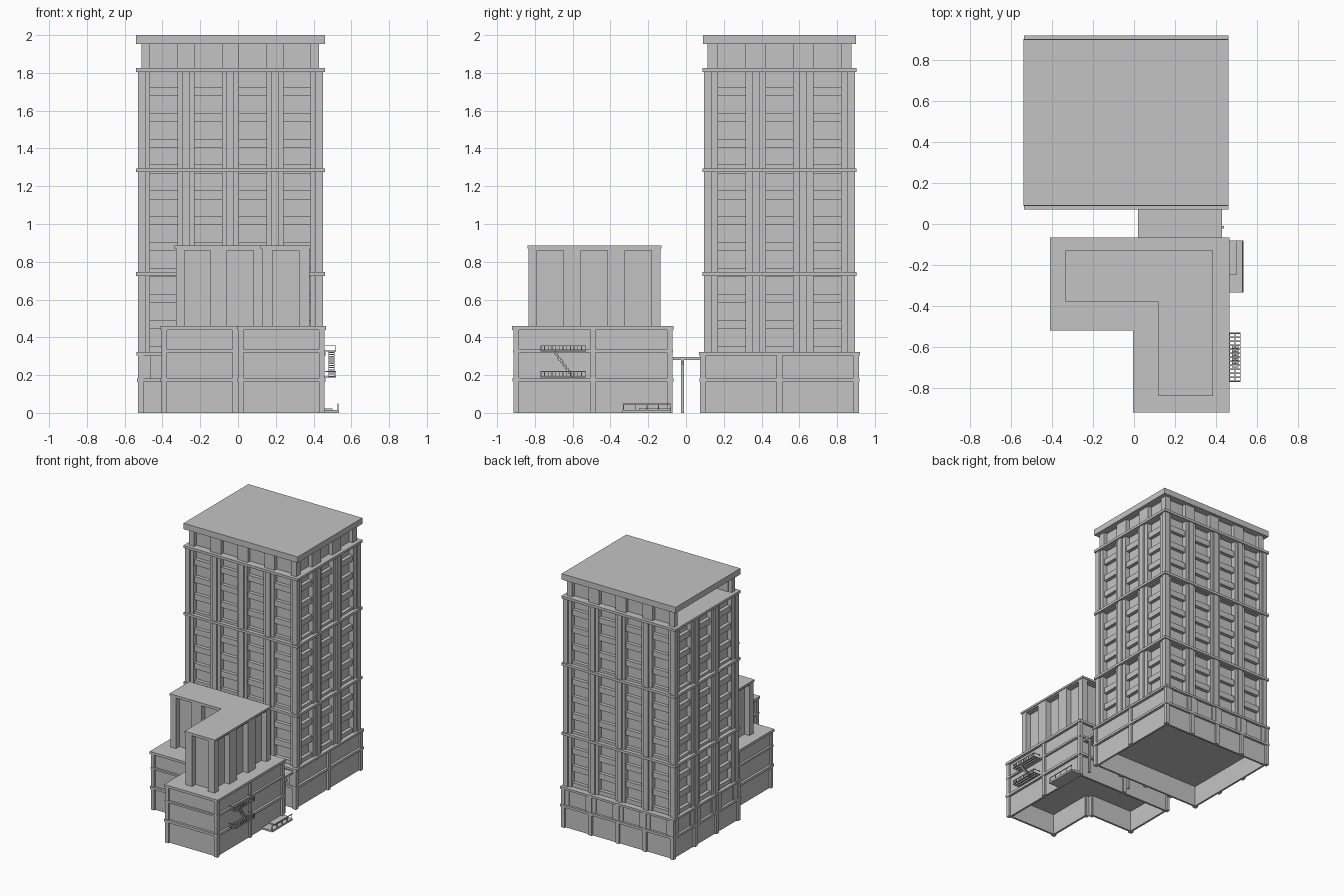
import bpy, bmesh
from mathutils import Vector

if "Cube" in bpy.data.objects:
    bpy.data.objects.remove(bpy.data.objects["Cube"])

grey = bpy.data.materials.new("concrete grey")
grey.diffuse_color = (0.55, 0.55, 0.55, 1)
grey.use_nodes = True
grey.node_tree.nodes["Principled BSDF"].inputs["Base Color"].default_value = grey.diffuse_color


class Part:
    """One named mesh gathered from boxes and extruded outlines."""

    def __init__(self, name):
        self.name, self.bm = name, bmesh.new()

    def prism(self, poly, z0, z1):
        bm = self.bm
        low = [bm.verts.new((x, y, z0)) for x, y in poly]
        top = [bm.verts.new((x, y, z1)) for x, y in poly]
        n = len(poly)
        bm.faces.new(low[::-1])
        bm.faces.new(top)
        for i in range(n):
            j = (i + 1) % n
            bm.faces.new((low[i], low[j], top[j], top[i]))

    def box(self, x0, x1, y0, y1, z0, z1):
        self.prism(rect(x0, x1, y0, y1), z0, z1)

    def edge_box(self, edge, u0, u1, d0, d1, z0, z1):
        """Box placed along a wall edge: u runs along it, d points outward."""
        p, t, n = edge[0], edge[1], edge[2]
        a, b = p + t * u0 + n * d0, p + t * u1 + n * d1
        self.box(min(a.x, b.x), max(a.x, b.x), min(a.y, b.y), max(a.y, b.y), z0, z1)

    def done(self):
        bmesh.ops.recalc_face_normals(self.bm, faces=self.bm.faces)
        me = bpy.data.meshes.new(self.name)
        self.bm.to_mesh(me)
        self.bm.free()
        me.materials.append(grey)
        ob = bpy.data.objects.new(self.name, me)
        bpy.context.collection.objects.link(ob)


def rect(x0, x1, y0, y1):
    return [(x0, y0), (x1, y0), (x1, y1), (x0, y1)]


def l_shape(x0, xm, x1, y0, ym, y1, o=0.0):
    """L outline, counter-clockwise, shrunk by o."""
    return [(xm + o, y0 + o), (x1 - o, y0 + o), (x1 - o, y1 - o),
            (x0 + o, y1 - o), (x0 + o, ym + o), (xm + o, ym + o)]


def edges(poly):
    out = []
    for i, a in enumerate(poly):
        p, q = Vector(a), Vector(poly[(i + 1) % len(poly)])
        t = (q - p).normalized()
        out.append((p, t, Vector((t.y, -t.x)), (q - p).length))
    return out


def piers(part, edge, n, w, d0, d1, z0, z1, end=0.0):
    """Wall strips left between n openings of width w."""
    pitch = (edge[3] - 2 * end) / n
    u = -d1 if d1 > 0 else 0.0
    u = -d1 * 1.0 if d1 < 0 else u
    for i in range(n):
        c = end + (i + 0.5) * pitch
        part.edge_box(edge, u, c - w / 2, d0, d1, z0, z1)
        u = c + w / 2
    part.edge_box(edge, u, edge[3] + min(d1, 0), d0, d1, z0, z1)


# ---- tower shaft
shaft = rect(-0.53, 0.45, 0.095, 0.895)
shaft_edges = list(zip(edges(shaft), (4, 3, 4, 3)))
core, wall, sill, fin = Part("tower_windows"), Part("tower_piers"), Part("tower_spandrels"), Part("tower_fins")
core.box(-0.48, 0.40, 0.145, 0.845, 0.31, 1.82)
for e, n in shaft_edges:
    pitch = (e[3] - 0.04) / n
    piers(wall, e, n, 0.145, -0.05, -0.012, 0.31, 1.82, 0.02)
    for i in range(n):
        c = 0.02 + (i + 0.5) * pitch
        for k in range(12):                      # strip below every window
            z = 0.332 + 0.137 * k
            sill.edge_box(e, c - 0.0725, c + 0.0725, -0.05, -0.022, z - 0.023, min(z + 0.023, 1.82))
    for i in range(n + 1):
        c = 0.02 + i * pitch
        fin.edge_box(e, c - 0.02, c + 0.02, -0.04, 0, 0.31, 1.81)
for p in (core, wall, sill, fin):
    p.done()

# ---- horizontal bands of the tower
band = Part("tower_bands")
for z in (0.725, 1.275, 1.805):
    band.box(-0.54, 0.46, 0.087, 0.903, z, z + 0.02)
band.done()

# ---- top storey, left side open
attic, attic_back = Part("attic_piers"), Part("attic_panels")
for e, n in shaft_edges[:3]:
    piers(attic, e, n, 0.145, -0.06, -0.02, 1.82, 1.955, 0.02)
    attic_back.edge_box(e, 0.05, e[3] - 0.05, -0.065, -0.05, 1.82, 1.955)
attic.done()
attic_back.done()
roof = Part("tower_roof")
roof.box(-0.54, 0.46, 0.09, 0.90, 1.953, 2.0)
roof.done()

# ---- tower base, hollow underneath
base = rect(-0.53, 0.455, 0.075, 0.915)
bw, bp, bb = Part("base_walls"), Part("base_posts"), Part("base_bands")
bw.box(-0.515, 0.44, 0.09, 0.90, 0.165, 0.31)
for e, n in zip(edges(base), (4, 2, 4, 3)):
    bw.edge_box(e, 0.015, e[3] - 0.015, -0.03, -0.015, 0, 0.17)
    for i in range(n + 1):
        c = 0.015 + i * (e[3] - 0.03) / n
        bp.edge_box(e, c - 0.015, c + 0.015, -0.025, 0, 0, 0.31)
    if n > 2:
        piers(bp, e, n, 0.145, -0.02, -0.006, 0.18, 0.31, 0.02)
bb.box(-0.537, 0.462, 0.07, 0.92, 0.305, 0.322)
bb.box(-0.535, 0.46, 0.072, 0.918, 0.163, 0.182)
for p in (bw, bp, bb):
    p.done()

# ---- L-shaped low building, hollow underneath
low = (-0.41, -0.005, 0.465, -0.92, -0.52, -0.065)
lw, lp, lb = Part("annex_walls"), Part("annex_posts"), Part("annex_bands")
lw.prism(l_shape(*low, 0.02), 0.17, 0.445)
for e, n in zip(edges(l_shape(*low, 0.006)), (1, 2, 2, 1, 1, 1)):
    lw.edge_box(e, 0.012, e[3] - 0.012, -0.03, -0.014, 0, 0.172)
    for i in range(n + 1):
        c = 0.015 + i * (e[3] - 0.03) / n
        lp.edge_box(e, c - 0.014, c + 0.014, -0.025, 0, 0, 0.442)
lb.prism(l_shape(*low), 0.44, 0.46)
lb.prism(l_shape(*low, 0.004), 0.32, 0.335)
lb.prism(l_shape(*low, 0.001), 0.165, 0.185)
for p in (lw, lp, lb):
    p.done()

# ---- upper L block with tall recessed panels
up = (-0.335, 0.12, 0.385, -0.84, -0.38, -0.13)
uc, uw, ur = Part("upper_panels"), Part("upper_piers"), Part("upper_roof")
uc.prism(l_shape(*up, 0.05), 0.455, 0.875)
for e, n in zip(edges(l_shape(*up, 0.006)), (1, 3, 3, 1, 2, 2)):
    piers(uw, e, n, 0.14, -0.046, 0.0, 0.455, 0.875)
    uw.edge_box(e, 0, e[3], -0.046, -0.001, 0.86, 0.875)
ur.prism(l_shape(*up), 0.87, 0.885)
for p in (uc, uw, ur):
    p.done()

# ---- covered link between the two buildings
link = Part("link_canopy")
link.box(0.02, 0.43, -0.07, 0.08, 0.28, 0.297)
link.done()
col = Part("link_columns")
for x in (0.04, 0.415):
    col.box(x - 0.008, x + 0.008, -0.026, -0.01, 0, 0.285)
col.box(0.42, 0.44, -0.022, -0.010, 0.255, 0.275)
col.done()

# ---- entrance ramp with low rail
ramp = Part("entrance_ramp")
ramp.box(0.44, 0.535, -0.335, -0.08, 0, 0.014)
ramp.box(0.44, 0.50, -0.25, -0.08, 0.014, 0.022)
ramp.box(0.528, 0.532, -0.335, -0.08, 0.045, 0.05)
for i in range(5):
    y = -0.333 + i * 0.062
    ramp.box(0.528, 0.532, y, y + 0.004, 0.01, 0.047)
ramp.done()

# ---- fire escape: two balconies and a stair
esc = Part("fire_escape")
for z in (0.188, 0.325):
    for i in range(13):                          # grating and balusters
        y = -0.77 + i * 0.0195
        esc.box(0.455, 0.52, y, y + 0.007, z, z + 0.005)
        esc.box(0.516, 0.52, y, y + 0.004, z, z + 0.033)
    for x in (0.465, 0.49, 0.516):
        esc.box(x, x + 0.004, -0.77, -0.529, z, z + 0.005)
    for y in (-0.77, -0.533):
        esc.box(0.46, 0.52, y, y + 0.004, z + 0.029, z + 0.033)
    esc.box(0.516, 0.52, -0.77, -0.529, z + 0.029, z + 0.033)
for i in range(12):
    y, z = -0.70 + i * 0.0085, 0.317 - i * 0.0115
    esc.box(0.48, 0.508, y, y + 0.011, z, z + 0.006)
    for x in (0.478, 0.507):
        esc.box(x, x + 0.003, y, y + 0.011, z - 0.005, z + 0.012)
esc.done()
